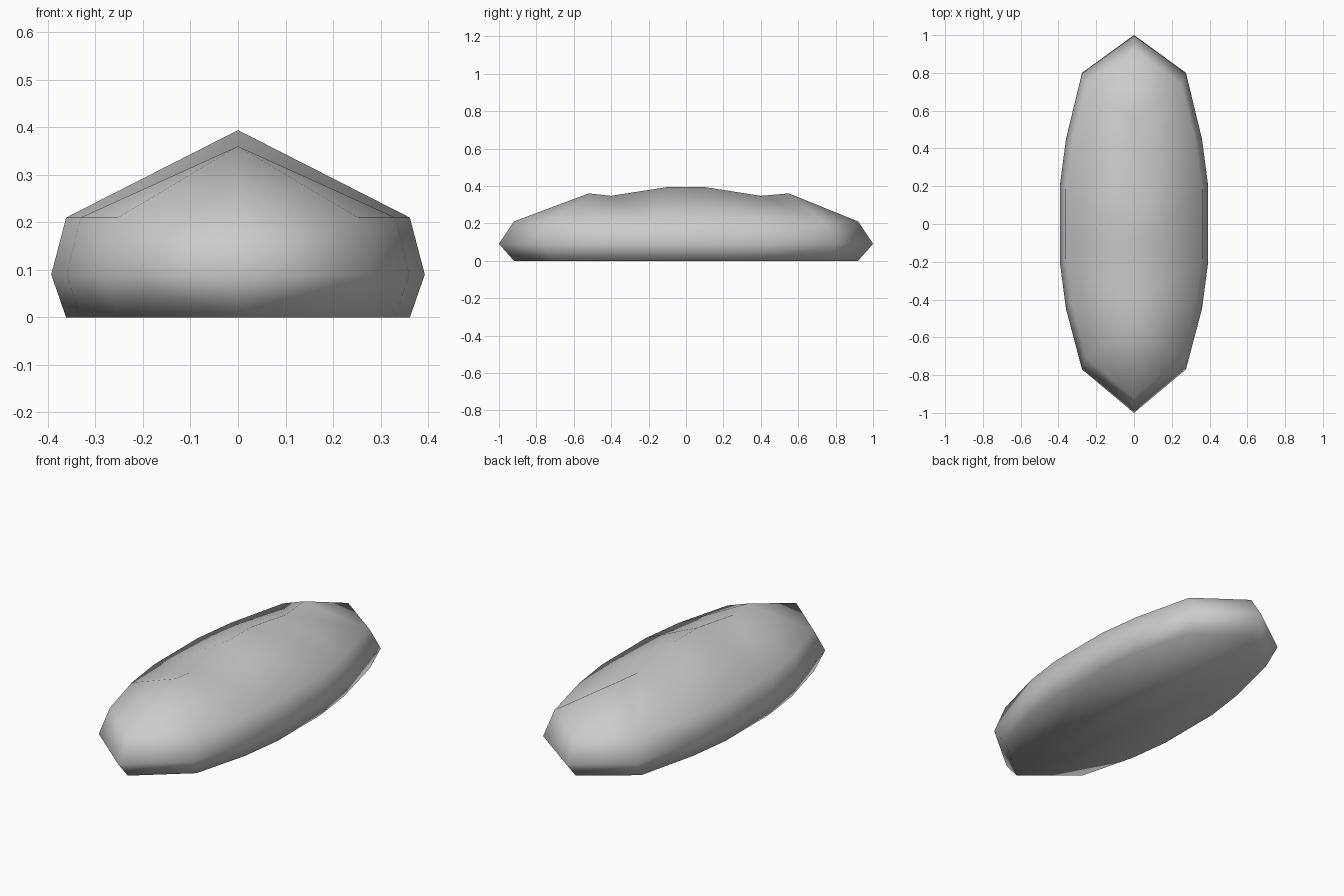
import bpy
import bmesh

cube = bpy.data.objects.get("Cube")
if cube:
    bpy.data.objects.remove(cube, do_unlink=True)

# One plain grey for the whole body
grey = bpy.data.materials.new("plain_grey")
grey.use_nodes = True
colour = (0.6, 0.6, 0.6, 1)
grey.diffuse_color = colour
grey.node_tree.nodes["Principled BSDF"].inputs["Base Color"].default_value = colour

# Half outline of the widest line (x, y), front tip to back tip
OUTLINE = [(0, -1), (.275, -.77), (.36, -.45), (.393, -.2),
           (.393, .2), (.36, .45), (.275, .8), (0, 1)]
# Roof ridge (y, z), front to back; the roof meets the rim at both tips
RIDGE = [(-.52, .36), (-.4, .347), (-.1, .394), (.1, .394), (.4, .347), (.55, .36)]
INSET = .92

bm = bmesh.new()


def ring(scale, z):
    return [bm.verts.new((x * scale, y * scale, z)) for x, y in OUTLINE]


base = ring(INSET, 0)
belly = ring(1, .09)
rim = ring(INSET, .21)
ridge = [bm.verts.new((0, y, z)) for y, z in RIDGE]

# Side walls: lower band and upper band
for low, high in ((base, belly), (belly, rim)):
    for i in range(len(OUTLINE) - 1):
        bm.faces.new((low[i], low[i + 1], high[i + 1], high[i]))

# Flat underside
bm.faces.new(base[::-1])

# Faceted roof: walk rim and ridge together, r steps the rim, t steps the ridge
i, j = 0, 0
for step in "rrtrtrtrtrtr" + "r":
    if step == "r" and i + 1 < len(rim):
        bm.faces.new((rim[i], rim[i + 1], ridge[j]))
        i += 1
    elif step == "t" and j + 1 < len(ridge):
        # the ridge dips between the end decks and the middle deck
        bm.faces.new((rim[i], ridge[j + 1], ridge[j]))
        j += 1

bmesh.ops.recalc_face_normals(bm, faces=bm.faces)

# Mirror the half body across the centre line and weld it
centre_faces = [f for f in bm.faces if all(abs(v.co.x) < 1e-5 for v in f.verts)]
bmesh.ops.delete(bm, geom=centre_faces, context="FACES")
bmesh.ops.mirror(bm, geom=bm.verts[:] + bm.edges[:] + bm.faces[:],
                 axis="X", merge_dist=1e-4)
bmesh.ops.recalc_face_normals(bm, faces=bm.faces)
for face in bm.faces:
    face.smooth = True

mesh = bpy.data.meshes.new("hull")
bm.to_mesh(mesh)
bm.free()
mesh.materials.append(grey)
hull = bpy.data.objects.new("hull", mesh)
bpy.context.scene.collection.objects.link(hull)
